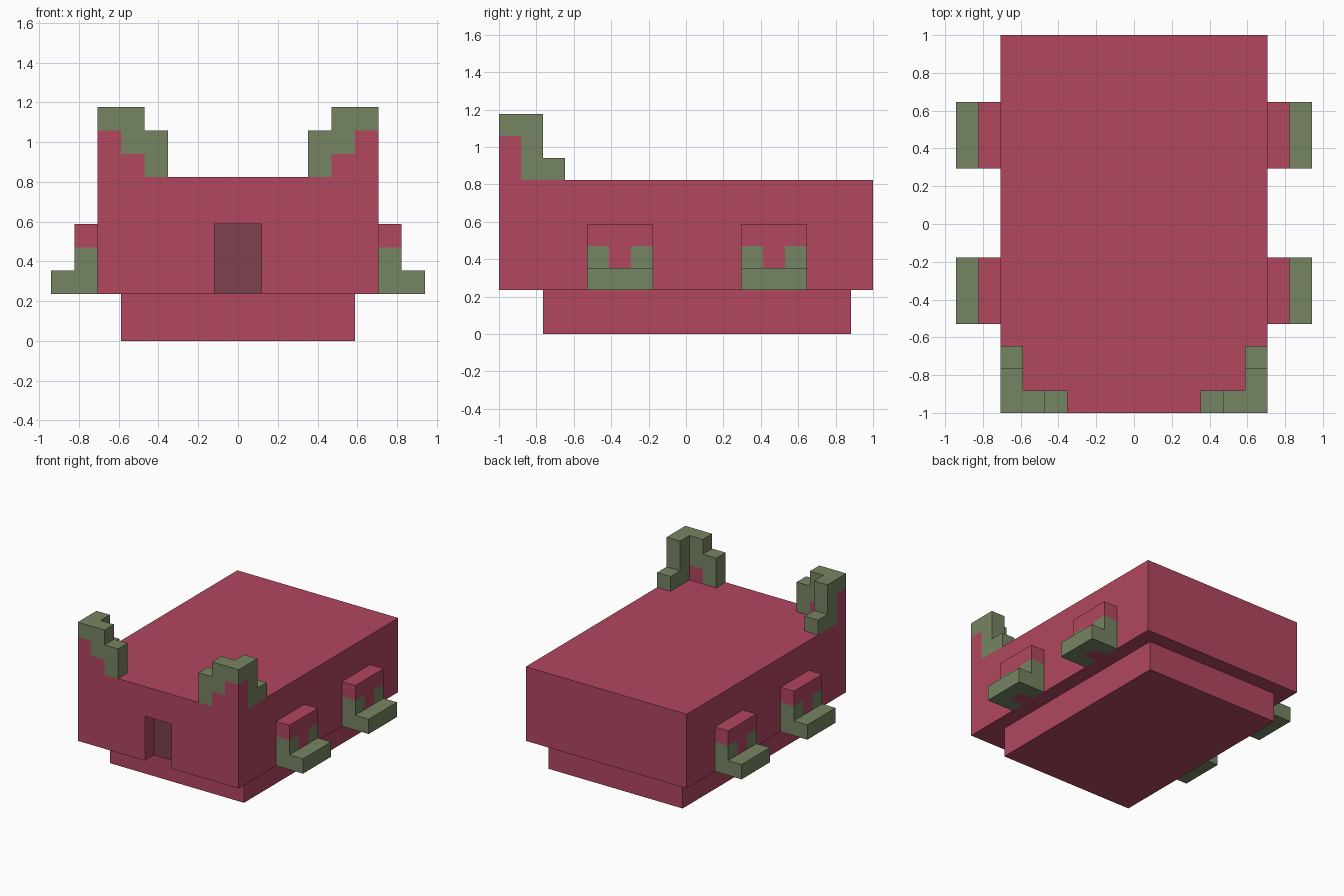
import bpy, bmesh, math

if "Cube" in bpy.data.objects:
    bpy.data.objects.remove(bpy.data.objects["Cube"])

U = 2 / 17          # one block; the model is 17 blocks long


def material(name, rgb):
    m = bpy.data.materials.new(name)
    m.diffuse_color = (*rgb, 1)
    m.use_nodes = True
    m.node_tree.nodes["Principled BSDF"].inputs["Base Color"].default_value = m.diffuse_color
    return m


RED = material("red", (0.445, 0.063, 0.117))
GREEN = material("moss green", (0.182, 0.233, 0.122))
DARK = material("dark red", (0.205, 0.052, 0.078))


def finish(name, bm, mats):
    me = bpy.data.meshes.new(name)
    bm.to_mesh(me)
    bm.free()
    ob = bpy.data.objects.new(name, me)
    bpy.context.collection.objects.link(ob)
    for m in mats:
        me.materials.append(m)
    return ob


def box(name, lo, hi, mat):
    """Box between two corners given in blocks."""
    bm = bmesh.new()
    bmesh.ops.create_cube(bm, size=1)
    for v in bm.verts:
        v.co = [U * ((a + b) / 2 + c * (b - a)) for a, b, c in zip(lo, hi, v.co)]
    return finish(name, bm, [mat])


def in_body(i, j, k):
    return i < 6 and 0 <= j < 17 and 2 <= k < 7


def blocks(name, cells):
    """Joined blocks {(i, j, k): colour index}, outer faces only, mirrored in x."""
    bm = bmesh.new()
    for c, colour in cells.items():
        for axis in range(3):
            for s in (0, 1):
                n = list(c)
                n[axis] += 2 * s - 1
                if tuple(n) in cells or in_body(*n):
                    continue
                b, d = (axis + 1) % 3, (axis + 2) % 3
                quad = []
                for p, q in ((0, 0), (1, 0), (1, 1), (0, 1)):
                    co = list(c)
                    co[axis] += s
                    co[b] += p
                    co[d] += q
                    quad.append(bm.verts.new((co[0] * U, (co[1] - 8.5) * U, co[2] * U)))
                face = bm.faces.new(quad if s else quad[::-1])
                face.material_index = colour
    bmesh.ops.remove_doubles(bm, verts=bm.verts[:], dist=1e-4)
    bmesh.ops.dissolve_limit(bm, angle_limit=math.radians(1), verts=bm.verts[:],
                             edges=bm.edges[:], delimit={'MATERIAL'})
    ob = finish(name, bm, [RED, GREEN])
    ob.modifiers.new("mirror", 'MIRROR')
    return ob


# Base and main body
box("base", (-5, -6.5, 0), (5, 7.5, 2), RED)
body = box("body", (-6, -8.5, 2), (6, 8.5, 7), RED)

# Doorway cut into the front, with a dark panel at its back
cutter = box("doorway_cutter", (-1, -9.5, 1), (1, -7.5, 5), RED)
cutter.hide_render = True
cutter.hide_set(True)
cut = body.modifiers.new("doorway", 'BOOLEAN')
cut.operation = 'DIFFERENCE'
cut.object = cutter
box("door_panel", (-1, -7.54, 2), (1, -7.5, 5), DARK)

# Stepped horns on the front corners: red core, green edging
horn = {(5, 0, 7): 0, (5, 0, 8): 0, (4, 0, 7): 0}
for c in ((5, 0, 9), (4, 0, 8), (4, 0, 9), (3, 0, 7), (3, 0, 8),
          (5, 1, 7), (5, 1, 8), (5, 1, 9), (5, 2, 7)):
    horn[c] = 1
blocks("corner_horns", horn)

# Side brackets: red top and centre, green frame and ledge
for name, j0 in (("front_brackets", 4), ("rear_brackets", 11)):
    cells = {}
    for j in range(3):
        for k in (2, 3, 4):
            cells[6, j0 + j, k] = 0 if k == 4 or j == 1 else 1
        cells[7, j0 + j, 2] = 1
    blocks(name, cells)
